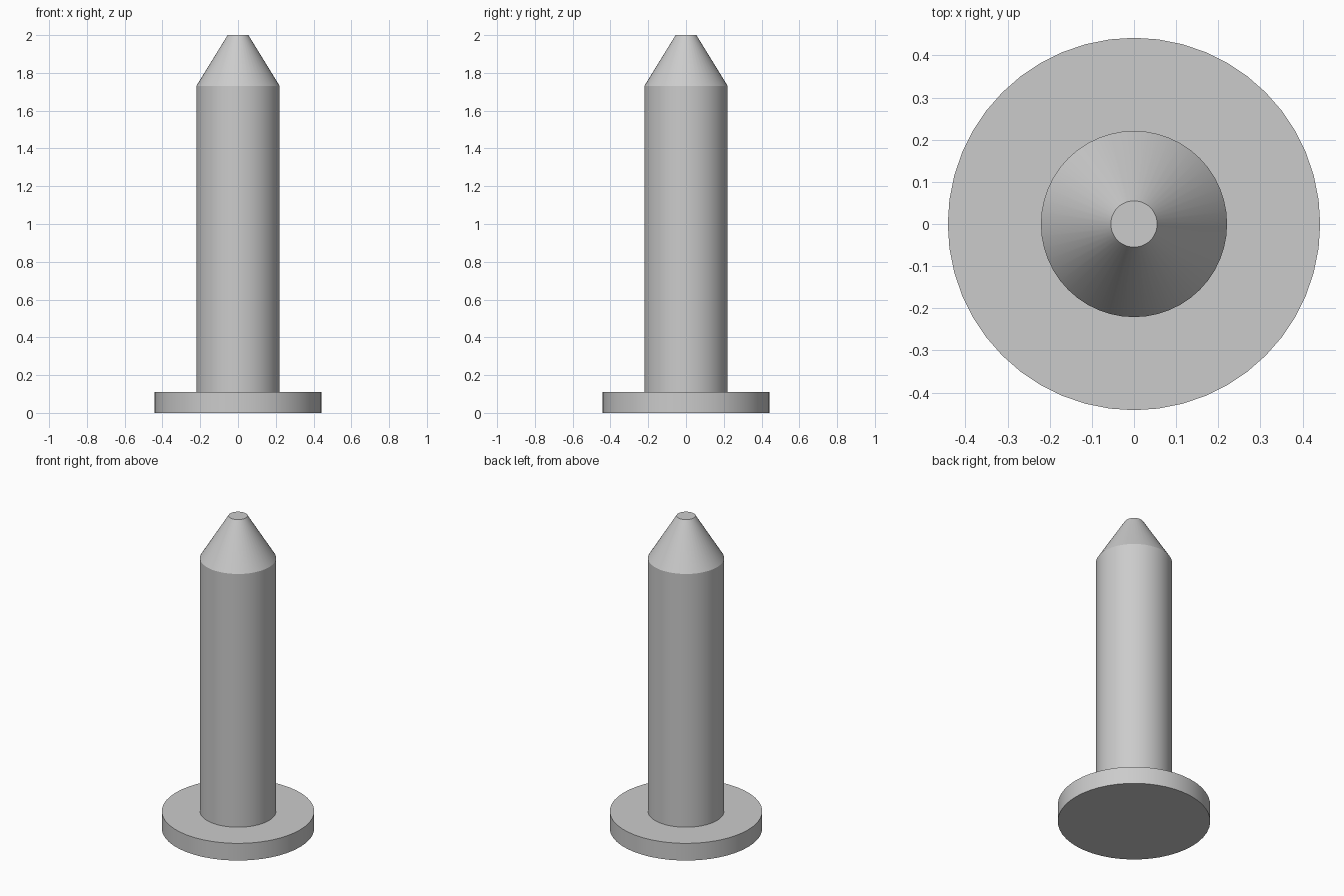
import bpy
import math

SIDES = 48

cube = bpy.data.objects.get("Cube")
if cube:
    bpy.data.objects.remove(cube, do_unlink=True)

# Single plain grey
grey = bpy.data.materials.new("plain grey")
grey.use_nodes = True
colour = (0.6, 0.6, 0.6, 1)
grey.diffuse_color = colour
grey.node_tree.nodes["Principled BSDF"].inputs["Base Color"].default_value = colour


def turned_part(name, profile):
    """Closed solid turned around z from (radius, height) points, bottom to top."""
    verts, faces = [], []
    for radius, z in profile:
        for i in range(SIDES):
            a = math.tau * i / SIDES
            verts.append((radius * math.cos(a), radius * math.sin(a), z))
    for ring in range(len(profile) - 1):
        low, high = ring * SIDES, (ring + 1) * SIDES
        for i in range(SIDES):
            j = (i + 1) % SIDES
            faces.append((low + i, low + j, high + j, high + i))
    faces.append(tuple(reversed(range(SIDES))))
    faces.append(tuple(range(len(verts) - SIDES, len(verts))))
    mesh = bpy.data.meshes.new(name)
    mesh.from_pydata(verts, [], faces)
    mesh.materials.append(grey)
    obj = bpy.data.objects.new(name, mesh)
    bpy.context.collection.objects.link(obj)
    bpy.ops.object.select_all(action="DESELECT")
    obj.select_set(True)
    bpy.context.view_layer.objects.active = obj
    bpy.ops.object.shade_smooth_by_angle(angle=math.radians(25))
    return obj


# Flat round head that the pin stands on
turned_part("head_flange", [(0.442, 0), (0.442, 0.11)])

# Straight shank with a blunt conical tip
turned_part("shank_and_tip", [(0.221, 0.1), (0.221, 1.73), (0.055, 2)])
